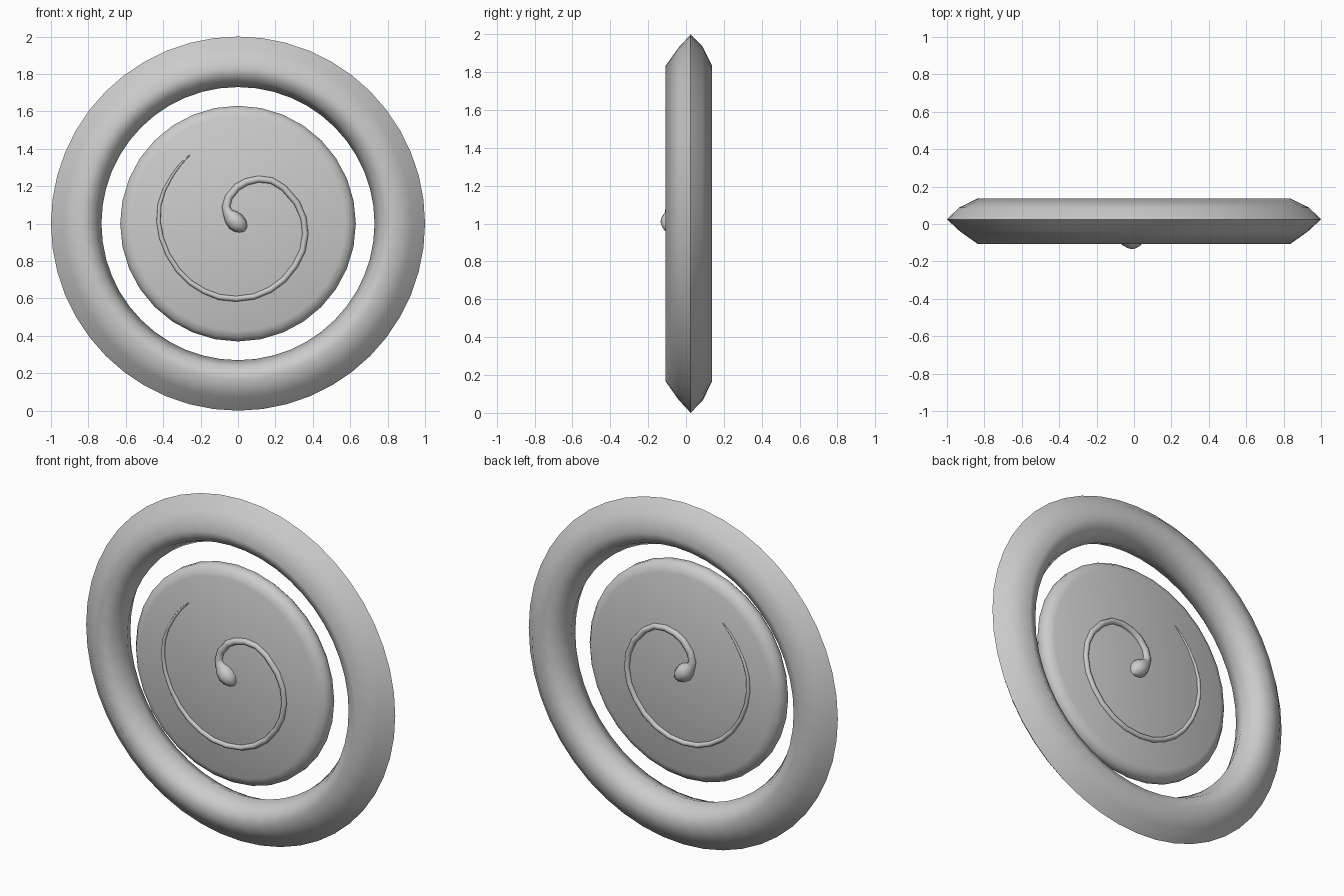
import bpy, bmesh, math

if "Cube" in bpy.data.objects:
    bpy.data.objects.remove(bpy.data.objects["Cube"])

CZ = 1.0  # height of the common centre


def lathe(name, profile, closed, segments=32):
    """Revolve (radius, y) points around the y axis through the centre."""
    bm = bmesh.new()
    vs = [bm.verts.new((0, y, r)) for r, y in profile]
    pairs = list(zip(vs, vs[1:])) + ([(vs[-1], vs[0])] if closed else [])
    es = [bm.edges.new(p) for p in pairs]
    bmesh.ops.spin(bm, geom=vs + es, axis=(0, 1, 0), cent=(0, 0, 0),
                   angle=math.tau, steps=segments, use_duplicate=False)
    bmesh.ops.remove_doubles(bm, verts=bm.verts, dist=1e-4)
    bmesh.ops.recalc_face_normals(bm, faces=bm.faces)
    me = bpy.data.meshes.new(name)
    bm.to_mesh(me)
    bm.free()
    ob = bpy.data.objects.new(name, me)
    ob.location.z = CZ
    bpy.context.collection.objects.link(ob)
    return ob


def smooth(ob, angle):
    bpy.ops.object.select_all(action='DESELECT')
    ob.select_set(True)
    bpy.context.view_layer.objects.active = ob
    if ob.type == 'CURVE':
        bpy.ops.object.convert(target='MESH')
    bpy.ops.object.shade_smooth_by_angle(angle=math.radians(angle))


# Outer ring: eight-sided section with its crest on the rim
ring = lathe("outer_ring", [(1.0, .025), (.935, .088), (.835, .137), (.765, .098),
                            (.73, .02), (.765, -.07), (.835, -.107), (.93, -.04)], True, 48)
smooth(ring, 80)

# Floating disc with a rounded edge
F, B = -.085, .03
disc = lathe("inner_disc", [(0, F), (.575, F), (.61, F + .015), (.63, F + .04),
                            (.63, B - .04), (.61, B - .015), (.575, B), (0, B)], False, 32)
smooth(disc, 50)

# Tapered spiral with a bulb at its inner end, on both faces: (x, z, radius)
path = [(.035, -.04, .004), (.03, -.032, .025), (.012, -.012, .044), (-.012, .01, .05),
        (-.035, .035, .043), (-.055, .06, .027), (-.064, .09, .022), (-.05, .14, .021),
        (-.005, .195, .02), (.045, .223, .019), (.11, .238, .018), (.18, .23, .017),
        (.245, .19, .017), (.315, .11, .017), (.35, .03, .016), (.36, -.055, .016),
        (.345, -.145, .016), (.305, -.225, .016), (.245, -.3, .016), (.17, -.355, .016),
        (.085, -.39, .015), (-.01, -.402, .015), (-.1, -.393, .015), (-.18, -.362, .014),
        (-.255, -.315, .014), (-.32, -.25, .013), (-.375, -.165, .012), (-.41, -.075, .012),
        (-.425, .01, .011), (-.42, .1, .01), (-.395, .18, .009), (-.35, .26, .007),
        (-.31, .315, .006), (-.26, .365, .003)]
for name, y in (("front_spiral", F), ("back_spiral", B)):
    cu = bpy.data.curves.new(name, 'CURVE')
    cu.dimensions = '3D'
    cu.bevel_depth = 1.0
    cu.bevel_resolution = 2
    cu.use_fill_caps = True
    sp = cu.splines.new('POLY')
    sp.points.add(len(path) - 1)
    for p, (x, z, r) in zip(sp.points, path):
        p.co = (x, y, z, 1)
        p.radius = r
    ob = bpy.data.objects.new(name, cu)
    ob.location.z = CZ
    bpy.context.collection.objects.link(ob)
    smooth(ob, 60)
